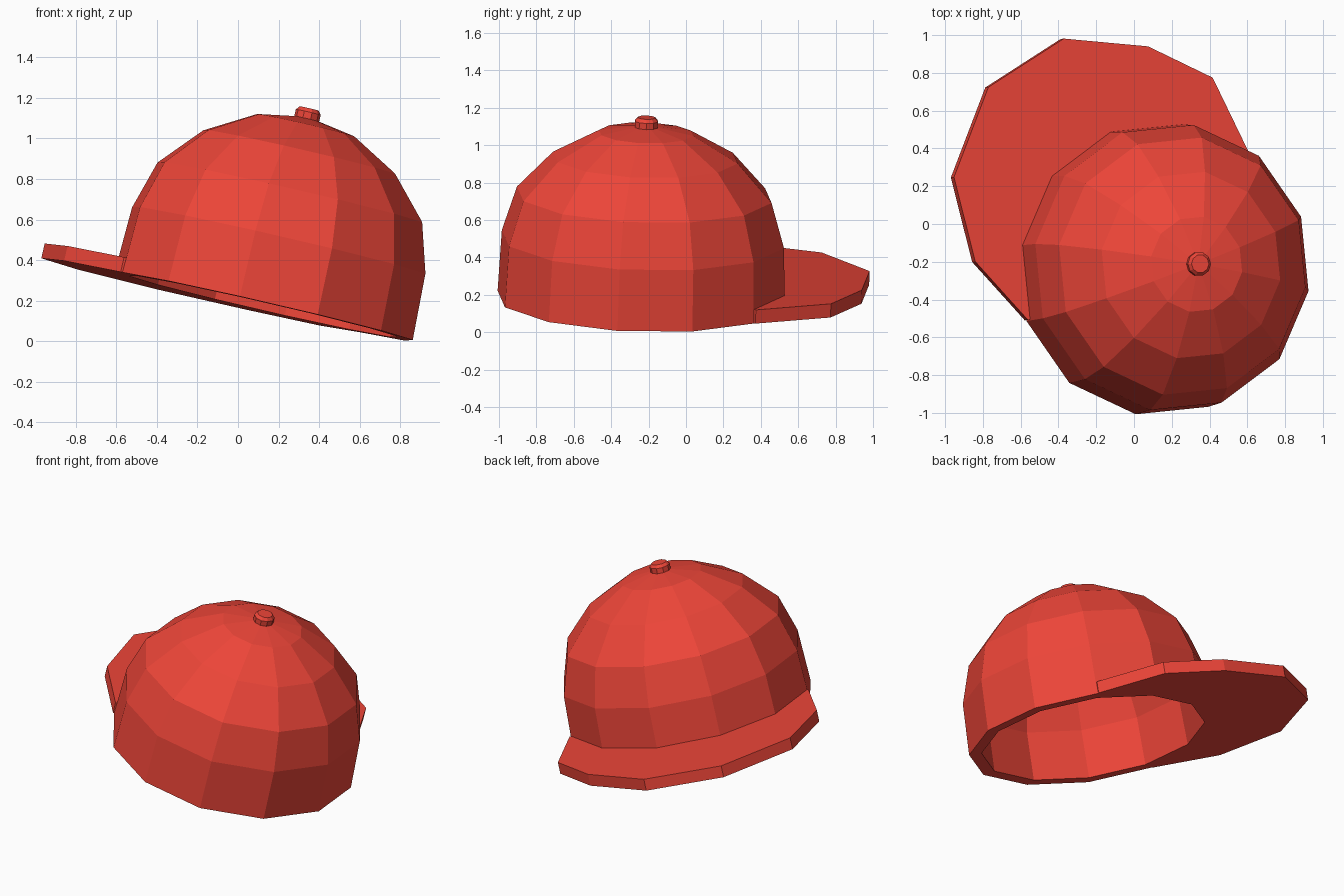
import bpy, bmesh, math
from mathutils import Matrix, Vector

if "Cube" in bpy.data.objects:
    bpy.data.objects.remove(bpy.data.objects["Cube"])

# Shared red material
red = bpy.data.materials.new("red_fabric")
red.diffuse_color = (0.85, 0.06, 0.04, 1)
red.use_nodes = True
red.node_tree.nodes["Principled BSDF"].inputs["Base Color"].default_value = red.diffuse_color

# Cap frame: +x points out along the brim, +z up through the button, resting tilted
up = Vector((0.23, 0.03, 1)).normalized()
side = Vector((1, 0, 0))
side = (side - up * side.dot(up)).normalized()
across = up.cross(side)
basis = Matrix((side * 0.982, across, up)).transposed().to_4x4()
FRAME = Matrix.Translation((0.126, -0.24, 0.172)) @ basis @ Matrix.Rotation(math.radians(126), 4, 'Z')


def finish(name, bm):
    bmesh.ops.transform(bm, matrix=FRAME, verts=bm.verts)
    bmesh.ops.recalc_face_normals(bm, faces=bm.faces)
    mesh = bpy.data.meshes.new(name)
    bm.to_mesh(mesh)
    bm.free()
    mesh.materials.append(red)
    obj = bpy.data.objects.new(name, mesh)
    bpy.context.collection.objects.link(obj)
    return obj


def lathe(name, profile, sides):
    """Revolve (radius, height) points; zero radius makes a pole."""
    bm = bmesh.new()
    rings = []
    for r, h in profile:
        if r == 0:
            rings.append([bm.verts.new((0, 0, h))] * sides)
        else:
            rings.append([bm.verts.new((r * math.cos(a), r * math.sin(a), h))
                          for a in (math.tau * (i + 0.5) / sides for i in range(sides))])
    for lo, hi in zip(rings, rings[1:]):
        for i in range(sides):
            j = (i + 1) % sides
            bm.faces.new(list(dict.fromkeys((lo[i], lo[j], hi[j], hi[i]))))
    return finish(name, bm)


# Crown: twelve-sided hollow dome, outer shell down to the rim, then the inside
outer = [(0, 0.96), (0.255, 0.917), (0.50, 0.782), (0.69, 0.578), (0.765, 0.334), (0.778, 0)]
inner = [(0.70, 0), (0.69, 0.31), (0.625, 0.535), (0.45, 0.725), (0.225, 0.85), (0, 0.89)]
lathe("crown", outer + inner, 12)

# Button on top
lathe("top_button", [(0, 0.93), (0.064, 0.93), (0.064, 0.983), (0.048, 1.002), (0, 1.002)], 10)

# Brim: slightly lopsided outline, inner edge hidden inside the crown wall
front = [(0.21, 0.757), (0.63, 0.812), (1.06, 0.645), (1.335, 0.21),
         (1.30, -0.28), (0.995, -0.635), (0.653, -0.828), (0.21, -0.757)]
wall = [(0.74 * math.cos(math.radians(a)), 0.74 * math.sin(math.radians(a)))
        for a in (-75, -45, -15, 15, 45, 75)]
bm = bmesh.new()
face = bm.faces.new([bm.verts.new((x, y, 0)) for x, y in front + wall])
top = bmesh.ops.extrude_face_region(bm, geom=[face], use_keep_orig=True)["geom"]
bmesh.ops.translate(bm, vec=(0, 0, 0.075), verts=[g for g in top if isinstance(g, bmesh.types.BMVert)])
finish("brim", bm)
